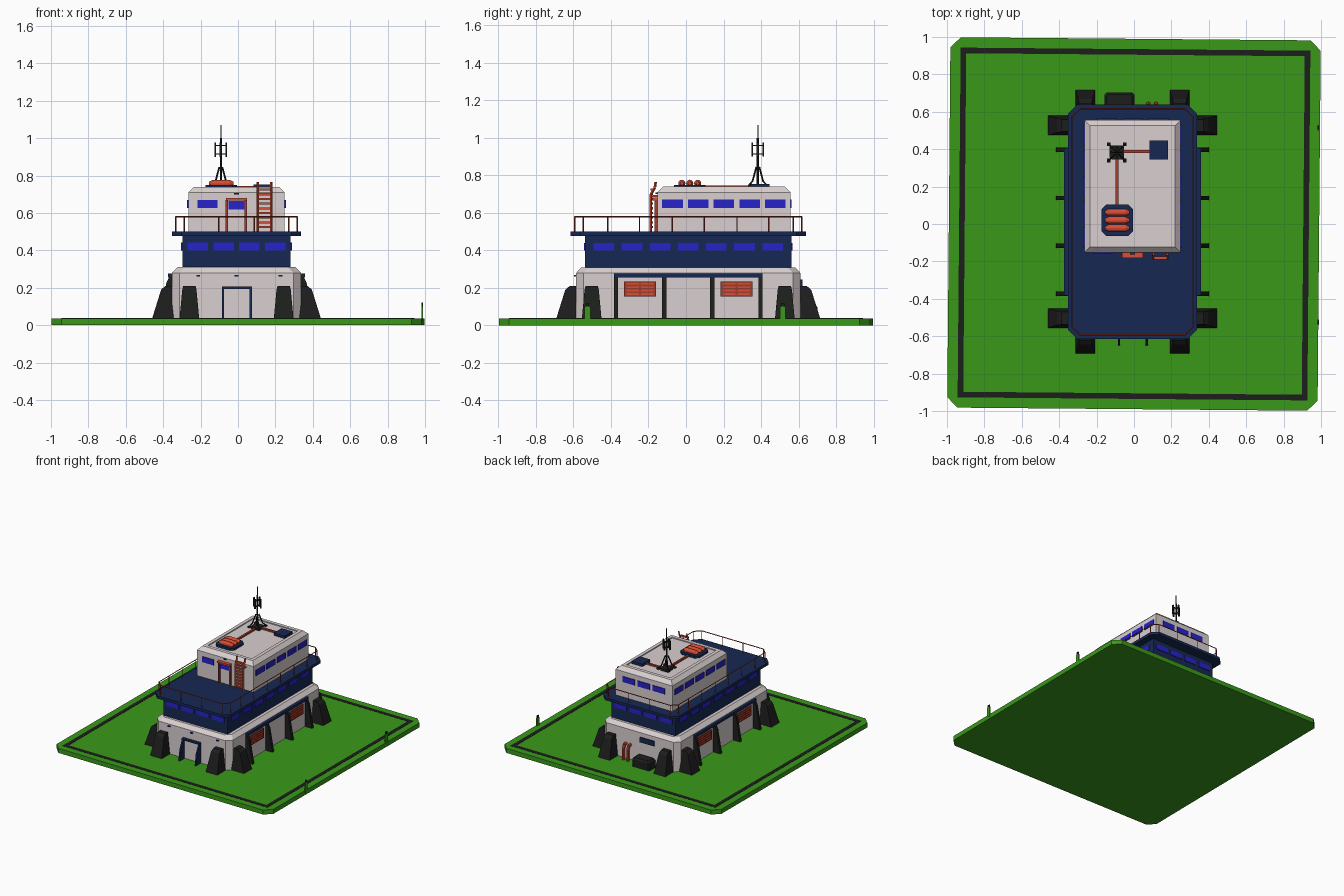
import bpy, bmesh
from math import radians, pi
from mathutils import Matrix, Vector

if "Cube" in bpy.data.objects:
    bpy.data.objects.remove(bpy.data.objects["Cube"])

COL = dict(green=(.041, .318, .01), navy=(.008, .021, .084), white=(.70, .63, .63),
           glass=(.02, .016, .58), red=(.70, .075, .035), rust=(.36, .045, .025),
           black=(.012, .013, .012))
MAT = {}
for n, c in COL.items():
    MAT[n] = bpy.data.materials.new(n)
    MAT[n].diffuse_color = (*c, 1)

C = Matrix.Translation((-.008, .012, 0))           # building centre
CABIN_Y = .19                                      # upper cabin offset


def side(k, off=0):
    """Frame of wall k (0 front, 1 right, 2 back, 3 left): x along, -y outward."""
    return C @ Matrix.Translation((0, off, 0)) @ Matrix.Rotation(k * pi / 2, 4, 'Z')


def finish(name, bm, mat, M=Matrix()):
    bmesh.ops.recalc_face_normals(bm, faces=bm.faces)
    bm.transform(M)
    me = bpy.data.meshes.new(name)
    bm.to_mesh(me)
    bm.free()
    me.materials.append(MAT[mat])
    ob = bpy.data.objects.new(name, me)
    bpy.context.collection.objects.link(ob)
    return ob


def box(name, c, s, mat, M=Matrix()):
    bm = bmesh.new()
    bmesh.ops.create_cube(bm, size=1, matrix=Matrix.Translation(c) @ Matrix.Diagonal((*s, 1)))
    return finish(name, bm, mat, M)


def loft(name, rings, mat, M=Matrix()):
    """Stack of rectangles (half x, half y, corner cut, z)."""
    bm = bmesh.new()
    loops = []
    for hx, hy, c, z in rings:
        if c:
            p = [(hx - c, -hy), (hx, c - hy), (hx, hy - c), (hx - c, hy),
                 (c - hx, hy), (-hx, hy - c), (-hx, c - hy), (c - hx, -hy)]
        else:
            p = [(hx, -hy), (hx, hy), (-hx, hy), (-hx, -hy)]
        loops.append([bm.verts.new((x, y, z)) for x, y in p])
    for a, b in zip(loops, loops[1:]):
        for i in range(len(a)):
            j = (i + 1) % len(a)
            bm.faces.new((a[i], a[j], b[j], b[i]))
    bm.faces.new(loops[0])
    bm.faces.new(loops[-1])
    return finish(name, bm, mat, M)


def fin(name, prof, u, d, mat, M):
    """Side profile (outward, z, half width) standing on a wall at distance d."""
    bm = bmesh.new()
    a, b = [[bm.verts.new((u + s * w, -d - o, z)) for o, z, w in prof] for s in (-1, 1)]
    for i in range(len(a)):
        j = (i + 1) % len(a)
        bm.faces.new((a[i], a[j], b[j], b[i]))
    bm.faces.new(a)
    bm.faces.new(b)
    return finish(name, bm, mat, M)


def tubes(name, paths, r, mat, M=Matrix(), seg=6):
    bm = bmesh.new()
    for path in paths:
        for p, q in zip(path, path[1:]):
            p, q = Vector(p), Vector(q)
            T = Matrix.Translation((p + q) / 2) @ (q - p).to_track_quat('Z', 'Y').to_matrix().to_4x4()
            bmesh.ops.create_cone(bm, cap_ends=True, segments=seg, radius1=r, radius2=r,
                                  depth=(q - p).length, matrix=T)
    return finish(name, bm, mat, M)


# Ground plate with dark border line, very slightly turned
R = Matrix.Rotation(radians(-.5), 4, 'Z')
loft('ground_plate', [(.99, .99, .055, 0), (.99, .99, .055, .037)], 'green', R)
for k in range(4):
    Rk = R @ Matrix.Rotation(k * pi / 2, 4, 'Z')
    box('border_line', (0, -.92, .037), (1.87, .03, .004), 'black', Rk)
for y in (-.525, .515):
    box('edge_post', (.985, y, .06), (.008, .03, .08), 'green')
    box('edge_post_lamp', (.985, y, .11), (.008, .018, .02), 'black')

# Main stacked volumes
loft('lower_hall', [(.345, .598, .04, .02), (.345, .598, .04, .28), (.315, .57, .04, .31)], 'white', C)
loft('middle_floor', [(.29, .55, 0, .30), (.29, .55, 0, .485)], 'navy', C)
loft('deck', [(.345, .628, .05, .478), (.345, .628, .05, .5)], 'navy', C)
loft('upper_cabin', [(.2575, .355, 0, .5), (.2575, .355, 0, .71), (.228, .325, 0, .74),
                     (.2, .297, 0, .74), (.2, .297, 0, .732)], 'white',
     C @ Matrix.Translation((0, CABIN_Y, 0)))

# Window bands
for k in range(4):
    long = k % 2
    n, step, d = (7, .15, .29) if long else (4, .138, .55)
    for i in range(n):
        box('middle_window', ((i - (n - 1) / 2) * step, -d, .42), (.11, .012, .042), 'glass', side(k))
    if k:
        n, d = (5, .2575) if long else (3, .355)
        for i in range(n):
            box('cabin_window', ((i - (n - 1) / 2) * .137, -d, .648), (.11, .012, .045), 'glass',
                side(k, CABIN_Y))
F = side(0, CABIN_Y)
box('cabin_window', (-.155, -.355, .648), (.105, .012, .045), 'glass', F)

# Cabin door with canopy
for x in (-.052, .05):
    box('door_jamb', (x, -.36, .585), (.012, .02, .17), 'rust', F)
box('door_canopy', (0, -.366, .674), (.112, .034, .014), 'red', F)
box('door_glass', (0, -.357, .642), (.088, .012, .045), 'glass', F)
box('door_lamp', (0, -.357, .704), (.025, .014, .008), 'navy', F)

# Ladder up to the roof
paths = [[(x, -.187, .5), (x, -.187, .70), (x, -.166, .735), (x, -.162, .765)] for x in (.105, .178)]
tubes('ladder_rails', paths, .007, 'red', seg=4)
for i in range(9):
    box('ladder_rung', (.1415, -.182, .525 + i * .025), (.07, .014, .011), 'red')
for x in (.105, .178):
    box('ladder_bracket', (x, -.17, .69), (.01, .04, .01), 'red')

# Deck railing
hx, hy, c = .325, .605, .045
ring = [(hx - c, -hy), (hx, c - hy), (hx, hy - c), (hx - c, hy),
        (c - hx, hy), (-hx, hy - c), (-hx, c - hy), (c - hx, -hy)]
tubes('rail_top', [[(x, y, .58) for x, y in ring + ring[:1]]], .004, 'rust', C, 4)
posts = ring + [(s * hx, y) for s in (-1, 1) for y in (-.43, -.26, -.085, .085, .26, .43)]
posts += [(x, s * hy) for s in (-1, 1) for x in (-.095, .095)]
tubes('rail_posts', [[(x, y, .5), (x, y, .58)] for x, y in posts], .0035, 'rust', C, 4)

# Corner buttresses, side ribs, beams and louvred shutters
BUT = [(-.01, .03, .053), (.108, .03, .053), (.058, .19, .038), (.035, .21, .033), (-.01, .21, .033)]
RIB = [(-.01, .03, .011), (.066, .03, .011), (.03, .225, .011), (.012, .265, .011), (-.01, .265, .011)]
for k in range(4):
    u, d = (.515, .345) if k % 2 else (.252, .598)
    for s in (-1, 1):
        fin('buttress', BUT, s * u, d, 'black', side(k))
    if k % 2:
        for u in (-.385, -.128, .128, .385):
            fin('side_rib', RIB, u, .345, 'black', side(k))
        box('side_beam', (0, -.35, .266), (.79, .03, .02), 'navy', side(k))
        for s in (-1, 1):
            box('shutter_frame', (s * .257, -.348, .195), (.17, .014, .08), 'rust', side(k))
            for i in range(2):
                for j in range(4):
                    box('shutter_slat', (s * .257 + (i - .5) * .078, -.356, .168 + j * .018),
                        (.068, .012, .009), 'red', side(k))

# Entrance with side fins
WING = [(-.01, .03, .006), (.065, .03, .006), (.05, .13, .006), (.015, .205, .006), (-.01, .205, .006)]
for x in (-.072, .076):
    fin('entrance_wing', WING, x, .598, 'navy', side(0))
box('entrance_header', (.002, -.604, .2), (.16, .03, .014), 'navy', side(0))
for x in (-.205, 0, .235):
    box('wall_lamp', (x, -.602, .265), (.02, .016, .008), 'glass', side(0))

# Back wall: generator, window and pipes (wall frame runs towards -x)
B = side(2)
loft('generator', [(.08, .045, .01, .03), (.08, .045, .01, .095), (.068, .035, .01, .11)], 'black',
     B @ Matrix.Translation((.07, -.645, 0)))
box('back_window', (.07, -.6, .225), (.13, .016, .04), 'navy', B)
for x in (-.085, -.125):
    tubes('back_pipe', [[(x, -.59, .16), (x, -.62, .155), (x, -.632, .13), (x, -.632, .03)]],
          .012, 'red', B, 8)

# Roof tanks on a pad
P = Matrix.Translation((-.09, .02, 0))
loft('tank_pad', [(.085, .083, .025, .73), (.085, .083, .025, .75)], 'navy', P)
for y in (-.042, 0, .042):
    bm = bmesh.new()
    for x, r1, r2, h in ((0, .019, .019, .09), (.055, .019, .009, .02), (-.055, .009, .019, .02)):
        bmesh.ops.create_cone(bm, cap_ends=True, segments=12, radius1=r1, radius2=r2, depth=h,
                              matrix=Matrix.Translation((x, y, .758)) @ Matrix.Rotation(pi / 2, 4, 'Y'))
    finish('roof_tank', bm, 'red', P)

# Roof unit and connecting pipes
box('roof_unit', (.133, .395, .742), (.098, .102, .022), 'navy')
box('roof_pipe', (.01, .388, .738), (.16, .016, .014), 'rust')
box('roof_pipe', (-.09, .22, .738), (.016, .25, .014), 'rust')

# Antenna mast
A = Matrix.Translation((-.092, .383, 0))
loft('mast_base', [(.038, .038, .01, .73), (.038, .038, .01, .75)], 'black', A)
legs = [[(sx * .045, sy * .045, .75), (sx * .028, sy * .028, .77), (sx * .008, sy * .008, .845)]
        for sx in (-1, 1) for sy in (-1, 1)]
tubes('mast_legs', legs, .005, 'black', A)
for s in (-1, 1):
    for t in (-1, 1):
        box('mast_foot', (s * .043, t * .043, .746), (.02, .02, .01), 'black', A)
tubes('mast_pole', [[(0, 0, .75), (0, 0, 1.0)]], .006, 'black', A)
tubes('mast_tip', [[(0, 0, 1.0), (0, 0, 1.07)]], .003, 'black', A)
for k in range(4):
    Ak = A @ Matrix.Rotation(k * pi / 2, 4, 'Z')
    box('antenna_panel', (0, -.03, .938), (.012, .008, .075), 'black', Ak)
    for z in (.915, .96):
        box('antenna_arm', (0, -.015, z), (.005, .03, .005), 'black', Ak)

for m in bpy.data.materials:
    if m.users and not m.is_grease_pencil:
        m.use_nodes = True
        m.node_tree.nodes["Principled BSDF"].inputs["Base Color"].default_value = m.diffuse_color
